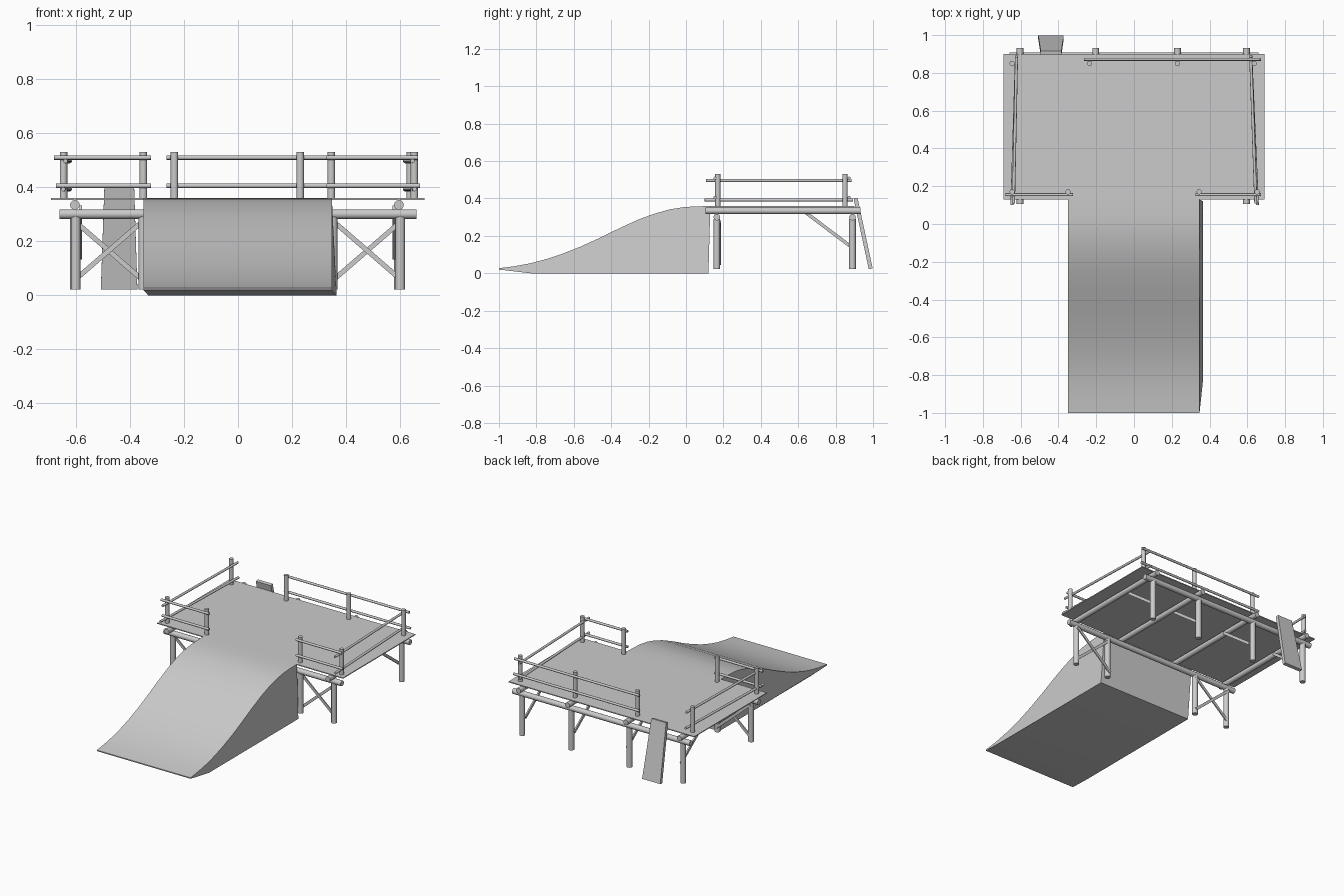
import bpy, bmesh, math
from mathutils import Vector

if "Cube" in bpy.data.objects:
    bpy.data.objects.remove(bpy.data.objects["Cube"])


def mesh_object(name, verts, faces):
    me = bpy.data.meshes.new(name)
    me.from_pydata(verts, [], faces)
    bm = bmesh.new()
    bm.from_mesh(me)
    bmesh.ops.recalc_face_normals(bm, faces=bm.faces)
    bm.to_mesh(me)
    bm.free()
    ob = bpy.data.objects.new(name, me)
    bpy.context.collection.objects.link(ob)
    return ob


def smooth(ob, angle=35):
    bpy.ops.object.select_all(action='DESELECT')
    bpy.context.view_layer.objects.active = ob
    ob.select_set(True)
    bpy.ops.object.shade_smooth_by_angle(angle=math.radians(angle))


def pole(name, a, b, r):
    a, b = Vector(a), Vector(b)
    bpy.ops.mesh.primitive_cylinder_add(vertices=12, radius=r, depth=(b - a).length,
                                        location=(a + b) / 2)
    ob = bpy.context.object
    ob.name = name
    ob.rotation_euler = (b - a).to_track_quat('Z', 'Y').to_euler()
    smooth(ob)
    return ob


def board(name, a, b, side, w, t):
    # flat board from a to b; side is the direction of its thickness
    a, b = Vector(a), Vector(b)
    n = Vector(side).normalized()
    u = (b - a).cross(n).normalized()
    v = [p + u * i * w / 2 + n * j * t / 2
         for p in (a, b) for i, j in ((-1, -1), (1, -1), (1, 1), (-1, 1))]
    return mesh_object(name, v, BOX)


BOX = [(0, 1, 2, 3), (4, 5, 6, 7), (0, 1, 5, 4), (1, 2, 6, 5), (2, 3, 7, 6), (3, 0, 4, 7)]
FRONT, BACK = 0.165, 0.89

# Deck
mesh_object("deck", [(x, y, z) for z in (0.353, 0.359)
                     for x, y in ((-0.692, 0.13), (0.69, 0.13), (0.69, 0.9), (-0.692, 0.9))], BOX)

# Ramp: curved top with a slightly offset base
curve = [(-1, 0.027), (-0.915, 0.038), (-0.83, 0.054), (-0.75, 0.075), (-0.67, 0.101),
         (-0.565, 0.142), (-0.46, 0.19), (-0.35, 0.244), (-0.245, 0.291), (-0.165, 0.32),
         (-0.085, 0.342), (-0.01, 0.354), (0.06, 0.358), (0.13, 0.359)]
n = len(curve)
base = [(0.12, 0.0), (-0.83, 0.0), (-1, 0.02)]
verts = [(-0.35, y, z) for y, z in curve] + [(-0.332, *base[0]), (-0.332, *base[1]), (-0.35, *base[2])]
verts += [(0.347, y, z) for y, z in curve] + [(0.365, *base[0]), (0.365, *base[1]), (0.347, *base[2])]
m = n + 3
faces = [(i, (i + 1) % m, (i + 1) % m + m, i + m) for i in range(m)]
faces += [tuple(range(m)), tuple(range(m, 2 * m))]
smooth(mesh_object("ramp", verts, faces), 30)

# Beams under the deck
for y, label in ((FRONT, "front"), (BACK, "back")):
    pole(label + "_beam", (-0.66, y, 0.3), (0.66, y, 0.3), 0.018)
for x in (-0.603, -0.203, 0.23, 0.595):
    pole("joist", (x, 0.105, 0.334), (x, 0.932, 0.334), 0.018)
    pole("back_leg", (x, BACK, 0.022), (x, BACK, 0.29), 0.018)
    # diagonal strut from back leg to joist
    sx = x + (0.022 if x < 0 else -0.018)
    board("back_strut", (sx, 0.64, 0.325), (sx, 0.885, 0.14), (1, 0, 0), 0.018, 0.01)

# Front legs and cross braces
for s in (-1, 1):
    for x in (0.6, 0.35):
        pole("front_leg", (s * x, FRONT, 0.022), (s * x, FRONT, 0.29), 0.018)
    board("cross_brace", (s * 0.605, 0.184, 0.275), (s * 0.345, 0.184, 0.05), (0, 1, 0), 0.018, 0.008)
    board("cross_brace", (s * 0.605, 0.176, 0.055), (s * 0.345, 0.176, 0.28), (0, 1, 0), 0.018, 0.008)

# Railing posts
for x, y in ((-0.645, 0.85), (-0.235, 0.85), (0.23, 0.85), (0.637, 0.85),
             (-0.645, 0.17), (-0.35, 0.17), (0.345, 0.17), (0.652, 0.17)):
    pole("rail_post", (x, y, 0.355), (x, y, 0.53), 0.014)

# Rails
for z, e in ((0.509, 0), (0.405, 0.008)):
    pole("front_left_rail", (-0.68 + e, 0.155, z), (-0.322, 0.155, z), 0.008)
    pole("front_right_rail", (0.325, 0.155, z), (0.665 + e, 0.155, z), 0.008)
    pole("back_rail", (-0.265, 0.872, z), (0.665 + e, 0.872, z), 0.008)
    pole("left_rail", (-0.638 - e, 0.108 - e, z - 0.013), (-0.622, 0.885 + e, z - 0.013), 0.008)
    pole("right_rail", (0.645 + e, 0.108 - e, z - 0.013), (0.618, 0.885 + e, z - 0.013), 0.008)

# Leaning tapered plank at the back
mesh_object("leaning_plank",
            [(-0.507, 0.977, 0.022), (-0.372, 0.977, 0.022), (-0.372, 0.998, 0.026), (-0.507, 0.998, 0.026),
             (-0.494, 0.896, 0.4), (-0.384, 0.896, 0.4), (-0.384, 0.917, 0.404), (-0.494, 0.917, 0.404)], BOX)
